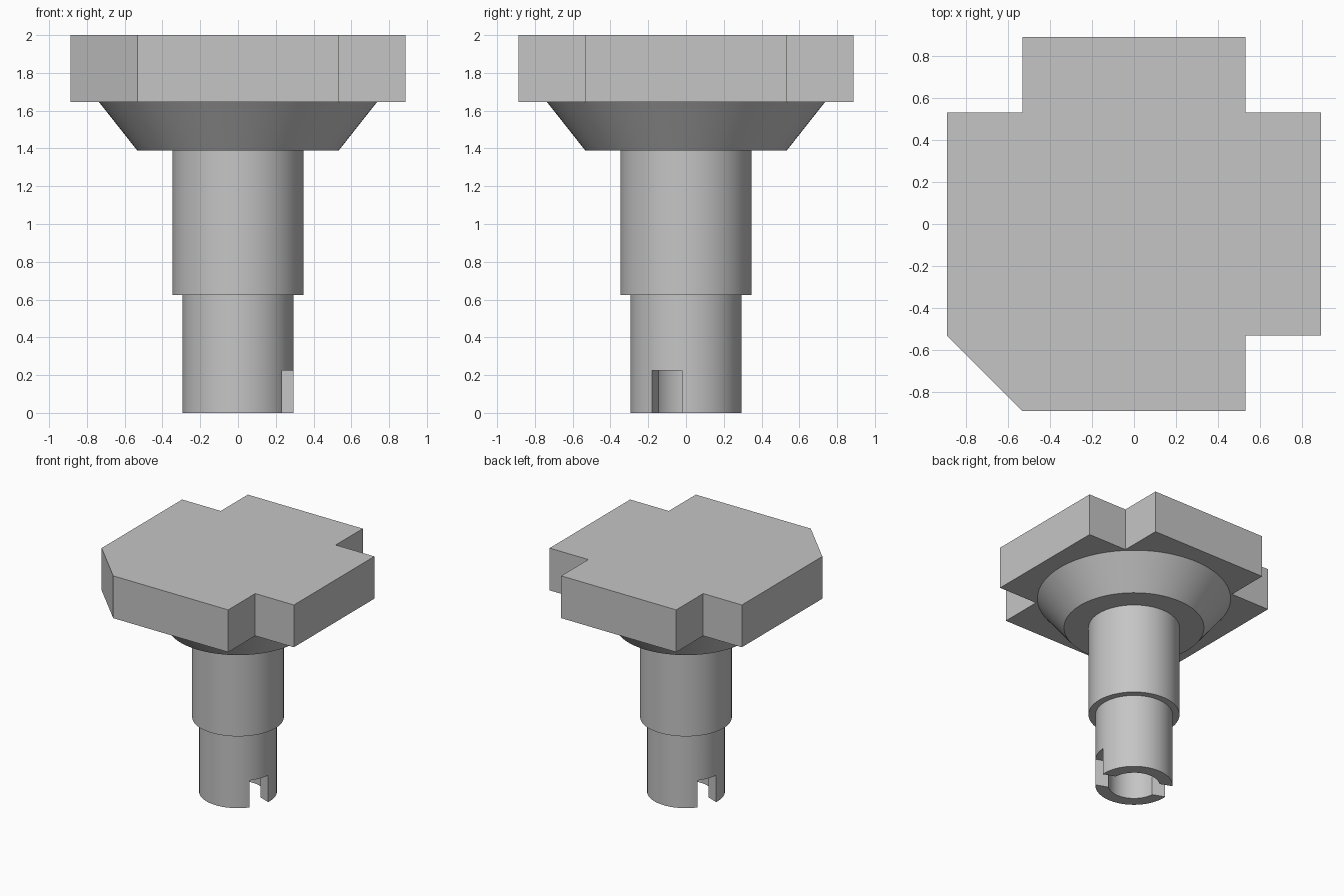
import bpy, bmesh, math
from mathutils import Matrix

cube = bpy.data.objects.get("Cube")
if cube:
    bpy.data.objects.remove(cube, do_unlink=True)

grey = bpy.data.materials.new("plain_grey")
grey.use_nodes = True
colour = (0.56, 0.56, 0.56, 1)
grey.diffuse_color = colour
grey.node_tree.nodes["Principled BSDF"].inputs["Base Color"].default_value = colour


def make(name, bm):
    bmesh.ops.recalc_face_normals(bm, faces=bm.faces[:])
    mesh = bpy.data.meshes.new(name)
    bm.to_mesh(mesh)
    bm.free()
    mesh.materials.append(grey)
    obj = bpy.data.objects.new(name, mesh)
    bpy.context.collection.objects.link(obj)
    return obj


def lathe(name, profile, steps=96):
    """Revolve (radius, z) points that start and end on the axis."""
    bm = bmesh.new()
    verts = [bm.verts.new((r, 0, z)) for r, z in profile]
    edges = [bm.edges.new(pair) for pair in zip(verts, verts[1:])]
    bmesh.ops.spin(bm, geom=verts + edges, cent=(0, 0, 0), axis=(0, 0, 1),
                   angle=math.tau, steps=steps)
    bmesh.ops.remove_doubles(bm, verts=bm.verts[:], dist=0.0001)
    return make(name, bm)


def smooth(obj):
    bpy.ops.object.select_all(action='DESELECT')
    obj.select_set(True)
    bpy.context.view_layer.objects.active = obj
    for mod in list(obj.modifiers):
        bpy.ops.object.modifier_apply(modifier=mod.name)
    bpy.ops.object.shade_smooth_by_angle(angle=math.radians(30))


# Top plate: square with three notched corners and one bevelled corner
w, n = 0.888, 0.531
bottom, top = 1.647, 2.0
outline = [(-n, -w), (n, -w), (n, -n), (w, -n), (w, n), (n, n),
           (n, w), (-n, w), (-n, n), (-w, n), (-w, -n)]
bm = bmesh.new()
face = bm.faces.new([bm.verts.new((x, y, bottom)) for x, y in outline])
up = bmesh.ops.extrude_face_region(bm, geom=[face])["geom"]
bmesh.ops.translate(bm, vec=(0, 0, top - bottom),
                    verts=[v for v in up if isinstance(v, bmesh.types.BMVert)])
# the extrusion source stays as the lower cap when it is still present
if not any(f.calc_center_median().z < bottom + 0.01 for f in bm.faces):
    bmesh.ops.holes_fill(bm, edges=bm.edges[:])
make("top_plate", bm)

# Stepped stem with flared neck and a bore in the lower end
stem = lathe("stem", [(0, 0.3), (0.196, 0.3), (0.196, 0), (0.294, 0),
                      (0.294, 0.624), (0.347, 0.624), (0.347, 1.39),
                      (0.534, 1.39), (0.737, bottom), (0, bottom)])

# Slot through both walls of the lower end, turned about the axis
bm = bmesh.new()
bmesh.ops.create_cube(bm, size=1, matrix=Matrix.Rotation(math.radians(-21), 4, 'Z')
                      @ Matrix.Translation((0, 0, 0.0125))
                      @ Matrix.Diagonal((1, 0.171, 0.425, 1)))
cutter = make("slot_cutter", bm)
cut = stem.modifiers.new("slot", 'BOOLEAN')
cut.operation = 'DIFFERENCE'
cut.solver = 'EXACT'
cut.object = cutter
smooth(stem)
bpy.data.objects.remove(cutter, do_unlink=True)
